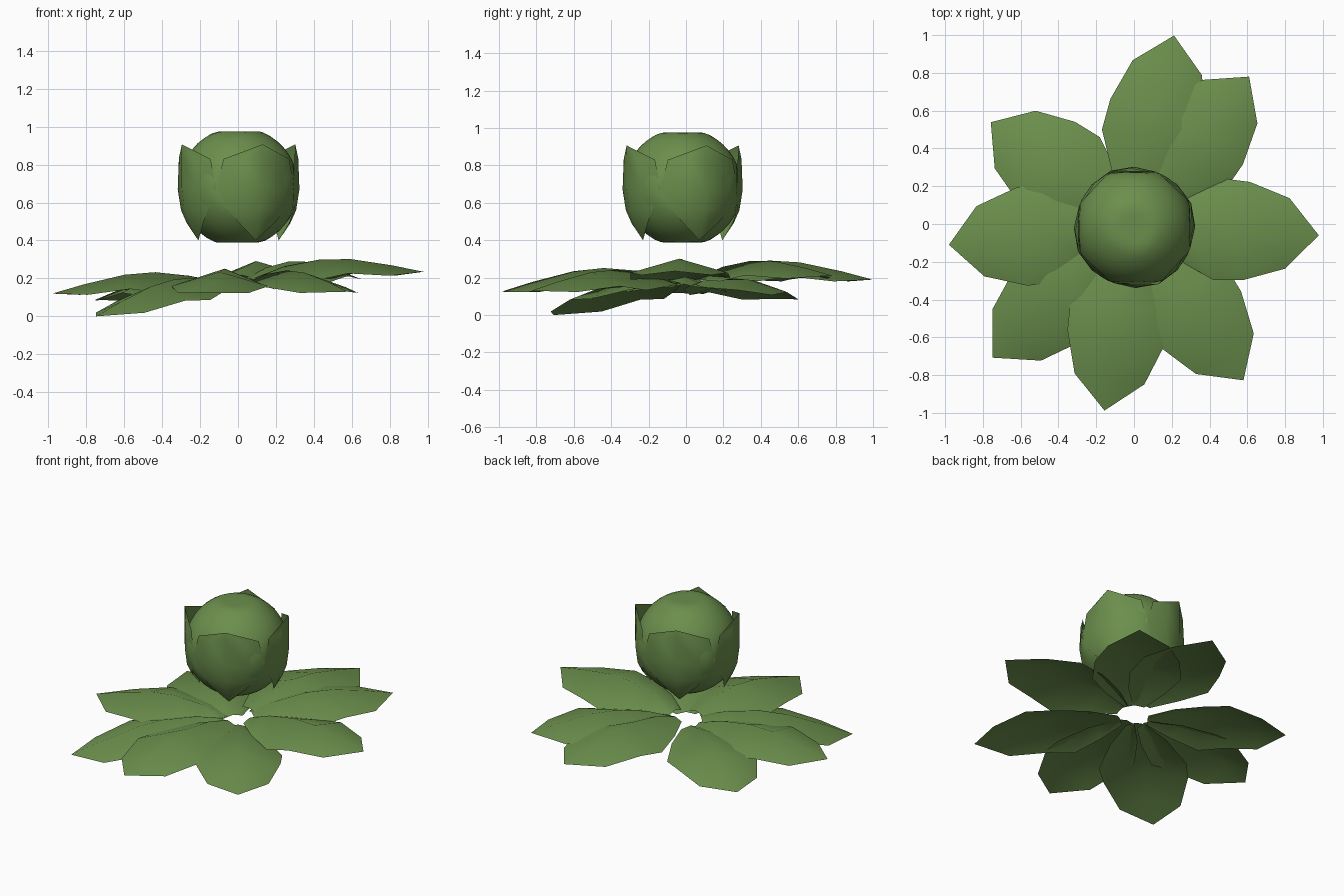
import bpy, bmesh
from math import radians, sin, cos
from mathutils import Vector

cube = bpy.data.objects.get("Cube")
if cube:
    bpy.data.objects.remove(cube, do_unlink=True)

green = bpy.data.materials.new("leaf_green")
green.use_nodes = True
colour = (0.147, 0.274, 0.073, 1)
green.diffuse_color = colour
green.node_tree.nodes["Principled BSDF"].inputs["Base Color"].default_value = colour


def finish(bm, name):
    bmesh.ops.remove_doubles(bm, verts=bm.verts, dist=0.0005)
    for f in bm.faces:
        f.smooth = True
    mesh = bpy.data.meshes.new(name)
    bm.to_mesh(mesh)
    bm.free()
    mesh.materials.append(green)
    ob = bpy.data.objects.new(name, mesh)
    bpy.context.collection.objects.link(ob)
    return ob


def sheet(name, rows):
    """Skin a thin sheet through rows of points of equal length."""
    bm = bmesh.new()
    grid = [[bm.verts.new(p) for p in row] for row in rows]
    for a, b in zip(grid, grid[1:]):
        for i in range(len(a) - 1):
            bm.faces.new((a[i + 1], a[i], b[i], b[i + 1]))
    bmesh.ops.dissolve_degenerate(bm, dist=0.0005, edges=bm.edges)
    return finish(bm, name)


# Leaf outline: distance along, half width, ridge rise, drop at the edge
LEAF = [(0.09, 0.06, 0, 0.015), (0.25, 0.175, 0.055, 0.07), (0.445, 0.27, 0.085, 0.11),
        (0.61, 0.26, 0.08, 0.075), (0.83, 0.187, 0.04, 0.055), (1, 0, 0, 0)]

# Spreading leaves: direction, length, base height, tip height
LEAVES = [(78, 1.02, 0.22, 0.19), (52, 0.99, 0.2, 0.212), (-3.5, 0.98, 0.2, 0.235),
          (-55, 1.01, 0.18, 0.13), (-99, 1.0, 0.2, 0.125), (-136.6, 1.03, 0.2, 0.0),
          (-173.6, 0.986, 0.17, 0.12), (144.6, 0.93, 0.17, 0.085)]

for n, (angle, length, base, tip) in enumerate(LEAVES, 1):
    a = radians(angle)
    along, across = Vector((cos(a), sin(a), 0)), Vector((-sin(a), cos(a), 0))
    rows = []
    for s, half, rise, drop in LEAF:
        ridge = base + (tip - base) * s + rise
        rows.append([along * s * length + across * half * side
                     + Vector((0, 0, ridge - drop * abs(side))) for side in (-1, 0, 1)])
    sheet(f"leaf_{n}", rows)

# Bud: ball slightly flattened on its six sides
CENTRE = Vector((0.003, -0.018, 0.682))
bm = bmesh.new()
bmesh.ops.create_icosphere(bm, subdivisions=4, radius=0.316)
for v in bm.verts:
    v.co = Vector([max(-0.293, min(0.293, c)) for c in v.co]) + CENTRE
finish(bm, "bud")

# Sepals wrapped round the bud: height, half angle, ridge radius, edge radius
SEPAL = [(0.4, 0, 0.23, 0.23), (0.5, 24, 0.285, 0.27), (0.57, 35, 0.312, 0.298),
         (0.68, 45, 0.326, 0.316), (0.83, 38, 0.326, 0.305), (0.907, 0, 0.325, 0.325)]
for n in range(4):
    rows = []
    for z, half, ridge, edge in SEPAL:
        row = []
        for t in (-1, -0.5, 0, 0.5, 1):
            a = radians(23 + 90 * n + half * t)
            r = ridge + (edge - ridge) * abs(t)
            height = z - (0.0 if abs(t) == 1 else 0.02 * abs(t) * (half > 0))
            row.append((CENTRE.x + r * cos(a), CENTRE.y + r * sin(a), height))
        # the ridge of the shoulder row rises towards the tip
        if z == SEPAL[4][0]:
            row = [(x, y, h + 0.03 * (1 - abs(i - 2) / 2)) for i, (x, y, h) in enumerate(row)]
        rows.append(row)
    sheet(f"sepal_{n + 1}", rows)
